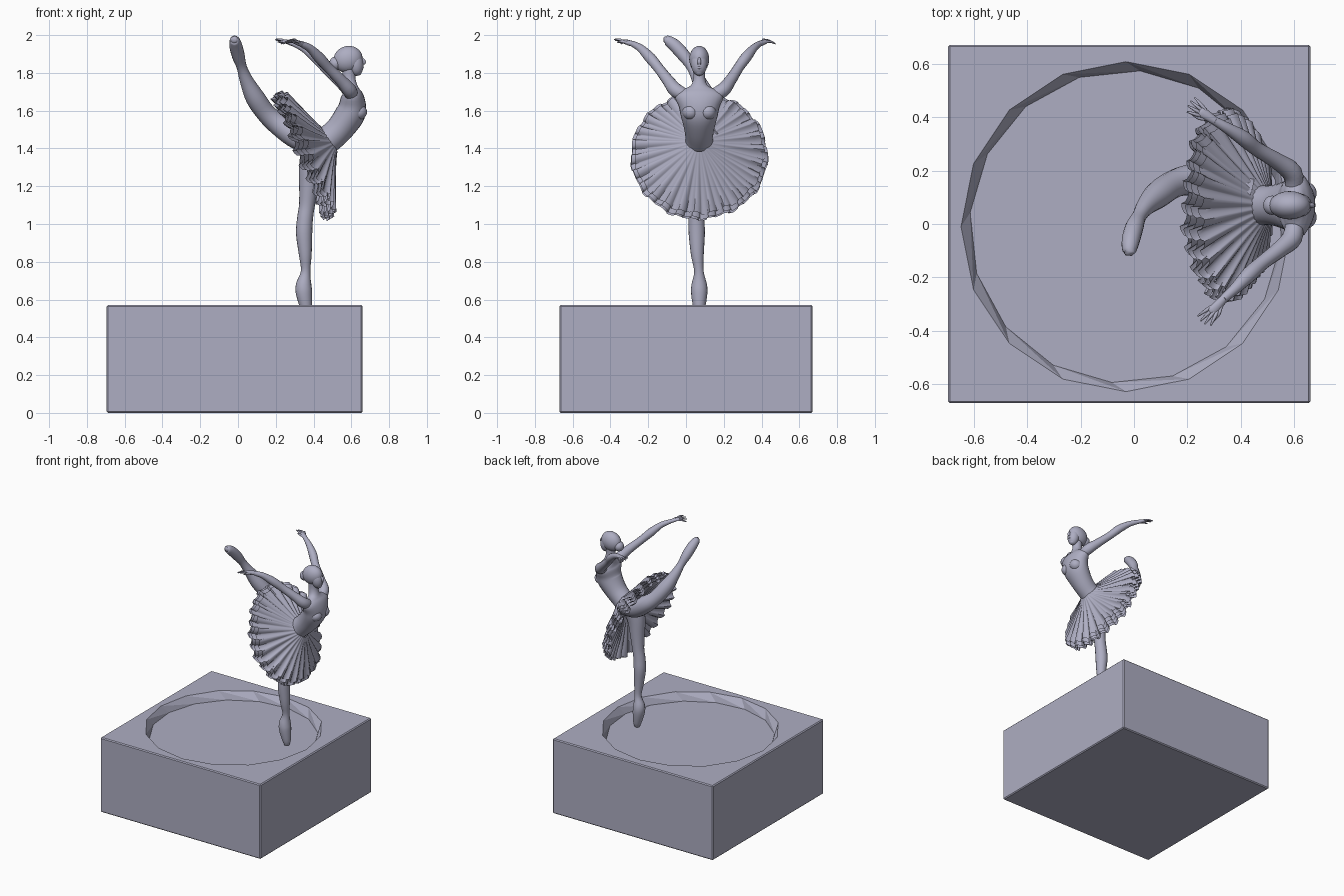
import bpy, bmesh, math
from mathutils import Vector, Matrix

cube = bpy.data.objects.get("Cube")
if cube:
    bpy.data.objects.remove(cube, do_unlink=True)

COLOUR = (0.42, 0.42, 0.54, 1)
mat = bpy.data.materials.new("lavender grey")
mat.use_nodes = True
mat.diffuse_color = COLOUR
mat.node_tree.nodes["Principled BSDF"].inputs["Base Color"].default_value = COLOUR

MID = 0.07  # y of the dancer's spine


def finish(name, bm, angle=None):
    """Turn a bmesh into a named object, smooth if an angle is given."""
    bmesh.ops.recalc_face_normals(bm, faces=bm.faces)
    me = bpy.data.meshes.new(name)
    bm.to_mesh(me)
    bm.free()
    me.materials.append(mat)
    ob = bpy.data.objects.new(name, me)
    bpy.context.collection.objects.link(ob)
    bpy.ops.object.select_all(action='DESELECT')
    ob.select_set(True)
    bpy.context.view_layer.objects.active = ob
    if angle:
        bpy.ops.object.shade_smooth_by_angle(angle=math.radians(angle))
    return ob


def spline(pts, steps):
    """Catmull-Rom through tuples of any length."""
    p = [Vector(q) for q in pts]
    p = [2 * p[0] - p[1]] + p + [2 * p[-1] - p[-2]]
    out = []
    for a, b, c, d in zip(p, p[1:], p[2:], p[3:]):
        for i in range(steps):
            t = i / steps
            out.append(0.5 * (2 * b + (c - a) * t + (2 * a - 5 * b + 4 * c - d) * t * t
                              + (3 * b - a - 3 * c + d) * t ** 3))
    return out + [p[-2]]


def loft(name, pts, sides=16, steps=4, bm=None):
    """Rounded tube through (x, y, z, depth radius, optional side radius)."""
    own = bm is None
    bm = bm or bmesh.new()
    rows = spline([tuple(q) + (q[3],) if len(q) == 4 else q for q in pts], steps)
    pos = [Vector(r[:3]) for r in rows]
    rings = []
    for i, row in enumerate(rows):
        t = (pos[min(i + 1, len(pos) - 1)] - pos[max(i - 1, 0)]).normalized()
        depth = Vector((0, 1, 0)).cross(t).normalized()
        side = t.cross(depth)
        rings.append([bm.verts.new(pos[i] + depth * row[3] * math.cos(a) + side * row[4] * math.sin(a))
                      for a in (math.tau * k / sides for k in range(sides))])
    for a, b in zip(rings, rings[1:]):
        for k in range(sides):
            bm.faces.new((a[k], a[k - 1], b[k - 1], b[k]))
    bm.faces.new(rings[0])
    bm.faces.new(rings[-1])
    return finish(name, bm, 60) if own else None


def ball(name, centre, size, tilt=0):
    bm = bmesh.new()
    m = (Matrix.Translation(centre) @ Matrix.Rotation(math.radians(tilt), 4, 'Y')
         @ Matrix.Diagonal((*size, 1)))
    bmesh.ops.create_uvsphere(bm, u_segments=24, v_segments=16, radius=1, matrix=m)
    return finish(name, bm, 60)


# Plinth with a shallow sixteen-sided recess
bm = bmesh.new()
bmesh.ops.create_cube(bm, size=1, matrix=Matrix.Translation((-0.018, 0, 0.285))
                      @ Matrix.Diagonal((1.355, 1.34, 0.57, 1)))
bmesh.ops.bevel(bm, geom=bm.edges[:], offset=0.007, segments=1, affect='EDGES')
plinth = finish("plinth", bm)

bm = bmesh.new()
loops = []
for r, z, turn in ((0.585, 0.51, -0.09), (0.617, 0.57, 0), (0.617, 0.7, 0)):
    loops.append([bm.verts.new((-0.03 + r * math.cos(a + turn), -0.01 + r * math.sin(a + turn), z))
                  for a in (math.tau * k / 16 for k in range(16))])
for a, b in zip(loops, loops[1:]):
    for k in range(16):
        bm.faces.new((a[k - 1], a[k], b[k]))
        bm.faces.new((a[k - 1], b[k], b[k - 1]))
bm.faces.new(loops[0])
bm.faces.new(loops[-1])
cutter = finish("recess_cutter", bm)
cutter.hide_render = True
cut = plinth.modifiers.new("recess", 'BOOLEAN')
cut.operation = 'DIFFERENCE'
cut.solver = 'EXACT'
cut.object = cutter
bpy.context.view_layer.objects.active = plinth
bpy.ops.object.modifier_apply(modifier=cut.name)
bpy.data.objects.remove(cutter, do_unlink=True)

# Standing leg, from the toe up
loft("standing_leg", [
    (.365, .07, .515, .018), (.362, .07, .55, .03), (.35, .07, .63, .043), (.348, .07, .68, .041),
    (.358, .068, .75, .025), (.356, .06, .84, .034), (.35, .057, .95, .043), (.355, .055, 1.03, .042),
    (.365, .055, 1.1, .042), (.375, .05, 1.2, .051), (.388, .045, 1.32, .064), (.42, .05, 1.43, .075)])

# Raised leg, from the toe back to the hip
loft("raised_leg", [
    (-.02, -.118, 1.975, .012), (-.018, -.1, 1.973, .026), (-.012, -.06, 1.945, .034),
    (.002, -.01, 1.89, .034), (.02, .03, 1.83, .027), (.045, .068, 1.76, .036), (.09, .11, 1.67, .051),
    (.15, .15, 1.585, .052), (.22, .165, 1.525, .06), (.32, .145, 1.465, .072), (.42, .11, 1.44, .075)])

# Torso and neck
loft("torso", [
    (.41, MID, 1.39, .05, .06), (.445, MID, 1.42, .07, .08), (.488, MID, 1.455, .073, .073),
    (.54, MID, 1.505, .074, .08), (.59, MID, 1.575, .079, .098), (.605, MID, 1.62, .074, .108),
    (.605, MID, 1.675, .061, .128), (.6, MID, 1.705, .045, .1), (.595, MID, 1.73, .037, .048),
    (.588, MID, 1.77, .034, .032), (.588, MID, 1.83, .034, .033)], sides=24)
for label, side in (("left", 1), ("right", -1)):
    ball(label + "_bust", (.637, MID + side * .045, 1.593), (.046, .044, .042))

# Head with hair, face and nose
ball("skull", (.582, MID, 1.872), (.078, .053, .07), -20)
ball("hair_bun", (.517, MID, 1.85), (.034, .036, .036))
ball("face", (.622, MID, 1.85), (.042, .043, .066), -8)
ball("chin", (.632, MID, 1.805), (.023, .024, .02))
loft("nose", [(.65, MID, 1.885, .004), (.666, MID, 1.862, .01), (.664, MID, 1.845, .008)], sides=8)
ball("lips", (.656, MID, 1.828), (.01, .015, .008))


# Arms with hands and spread fingers
def arm(label, path, wrist, tip):
    wrist, tip = Vector(wrist), Vector(tip)
    loft(label + "_arm", path + [(*wrist, .016)])
    along = tip - wrist
    across = along.cross(Vector((0, 0, 1))).normalized()
    lift = across.cross(along).normalized()
    bm = bmesh.new()
    knuckle = wrist + along * .5
    loft("", [(*(wrist - along * .1), .015), (*(wrist + along * .2), .014, .018),
              (*knuckle, .01, .02), (*(wrist + along * .6), .005, .012)], 10, 3, bm)
    for i in range(4):
        s = i - 1.5
        start = knuckle + across * s * .009 - along * .08
        end = tip + across * s * .02 - along * .07 * abs(s) - lift * .008 * i
        mid = (start + end) / 2 + lift * .006
        loft("", [(*start, .007), (*mid, .0065), (*end, .003)], 8, 3, bm)
    thumb = wrist + along * .2 - across * .01
    loft("", [(*thumb, .007), (*(thumb + along * .25 - across * .014), .007),
              (*(thumb + along * .48 - across * .018 - lift * .01), .003)], 8, 3, bm)
    finish(label + "_hand", bm, 60)


arm("left", [(.6, .12, 1.675, .03), (.592, .19, 1.705, .038), (.535, .235, 1.76, .031),
             (.46, .28, 1.83, .027), (.41, .32, 1.885, .029), (.35, .358, 1.93, .021)],
    (.3, .387, 1.953), (.205, .452, 1.98))
arm("right", [(.6, .02, 1.675, .03), (.592, -.05, 1.705, .038), (.545, -.095, 1.76, .031),
              (.48, -.145, 1.825, .027), (.43, -.19, 1.88, .029), (.38, -.24, 1.93, .021)],
    (.335, -.28, 1.953), (.255, -.37, 1.98))

# Pleated skirt: stacked ruffled cones on a tilted axis
AXIS = Vector((.92, 0, .39)).normalized()
UP = Vector((-AXIS.z, 0, AXIS.x))
RIM = Vector((.355, MID, 1.365))
PLEATS, PER, ROWS = 26, 8, 8


def skirt_layer(name, radius, rim_height, waist_height, shift):
    bm = bmesh.new()
    grid = []
    for j in range(ROWS + 1):
        f = j / ROWS
        ring = []
        for k in range(PLEATS * PER):
            a = math.tau * k / (PLEATS * PER)
            wave = math.sin(a * PLEATS + shift)
            r = .05 + (radius - .05) * f + .005 * f ** 3 * math.cos(a * PLEATS / 2 + shift)
            h = waist_height + (rim_height - waist_height) * f ** .9
            h += .014 * f * wave + .006 * f * math.sin(5 * a + shift)
            turn = a + .02 * f * math.cos(2 * (a * PLEATS + shift))
            ring.append(bm.verts.new(RIM + AXIS * h + r * (Vector((0, 1, 0)) * math.cos(turn)
                                                           + UP * math.sin(turn))))
        grid.append(ring)
    for a, b in zip(grid, grid[1:]):
        for k in range(len(a)):
            bm.faces.new((a[k - 1], a[k], b[k], b[k - 1]))
    finish(name, bm, 50)


for n, (radius, rim, waist) in enumerate(((.342, .025, .165), (.36, .004, .14),
                                          (.362, -.016, .11), (.35, -.034, .08))):
    skirt_layer("skirt_layer_%d" % (n + 1), radius, rim, waist, n * .5)
